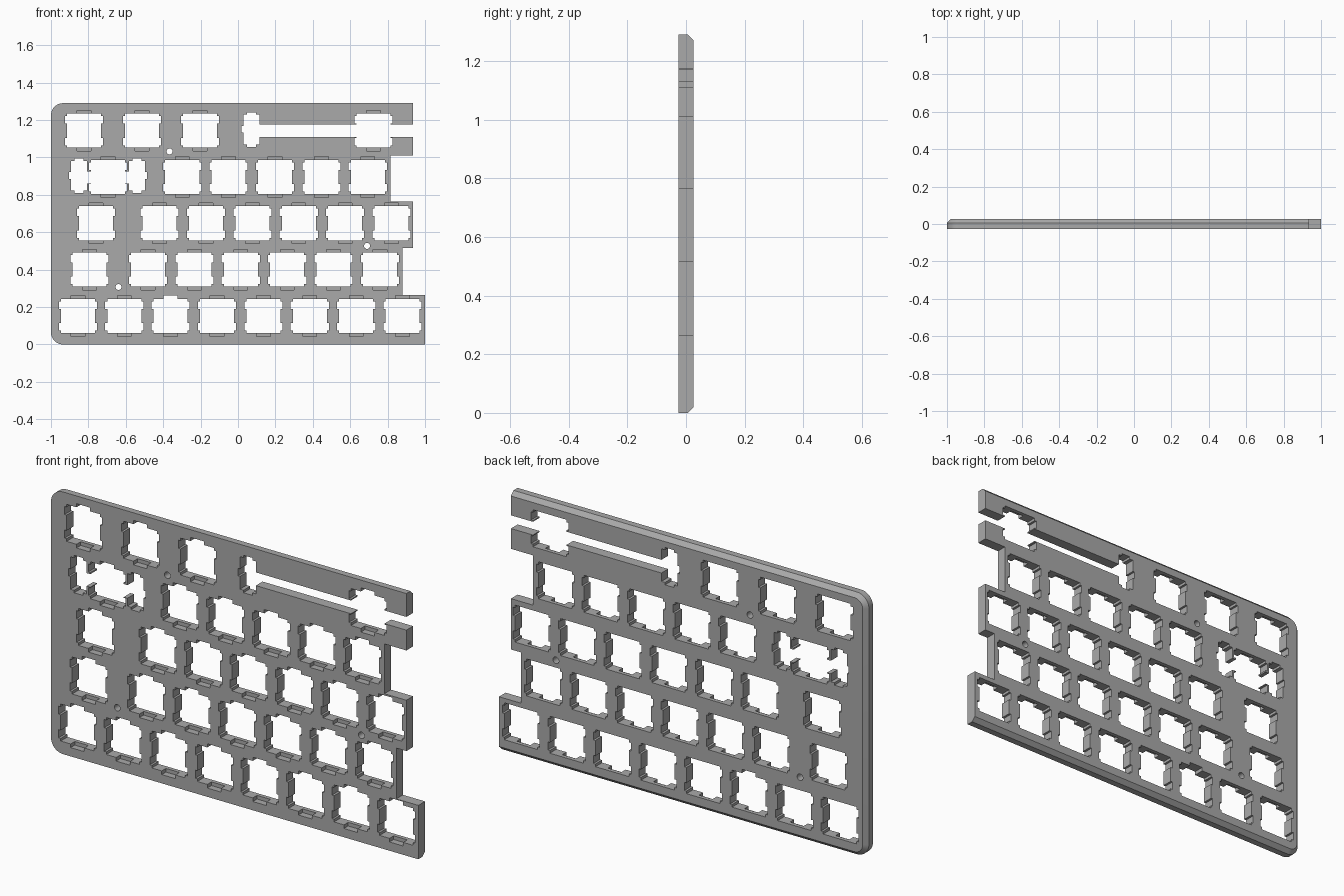
import bpy, bmesh, math

cube = bpy.data.objects.get("Cube")
if cube:
    bpy.data.objects.remove(cube, do_unlink=True)

FRONT, BACK, CHAMFER = -0.026, 0.026, 0.02
HEIGHT = 1.29

grey = bpy.data.materials.new("plate_grey")
grey.use_nodes = True
grey.diffuse_color = (0.4, 0.4, 0.4, 1)
grey.node_tree.nodes["Principled BSDF"].inputs["Base Color"].default_value = (0.4, 0.4, 0.4, 1)


def make_object(name, bm):
    bmesh.ops.recalc_face_normals(bm, faces=bm.faces)
    mesh = bpy.data.meshes.new(name)
    bm.to_mesh(mesh)
    bm.free()
    mesh.materials.append(grey)
    obj = bpy.data.objects.new(name, mesh)
    bpy.context.collection.objects.link(obj)
    return obj


def loft(bm, rings):
    """Join equal rings of (x, y, z) points and cap both ends."""
    rows = [[bm.verts.new(p) for p in ring] for ring in rings]
    for a, b in zip(rows, rows[1:]):
        for i in range(len(a)):
            j = (i + 1) % len(a)
            bm.faces.new((a[i], a[j], b[j], b[i]))
    bm.faces.new(rows[0])
    bm.faces.new(rows[-1])


def prism(bm, points, y0=-0.1, y1=0.1):
    loft(bm, [[(x, y, z) for x, z in points] for y in (y0, y1)])


def box(x0, x1, z0, z1):
    return [(x0, z0), (x1, z0), (x1, z1), (x0, z1)]


def cut(target, name, shapes, y0=-0.1, y1=0.1):
    """Cut a set of separate prisms out of the target."""
    bm = bmesh.new()
    for points in shapes:
        prism(bm, points, y0, y1)
    cutter = make_object(name, bm)
    cutter.hide_render = True
    mod = target.modifiers.new(name, 'BOOLEAN')
    mod.operation = 'DIFFERENCE'
    mod.solver = 'EXACT'
    mod.object = cutter
    bpy.context.view_layer.objects.active = target
    bpy.ops.object.modifier_apply(modifier=name)
    bpy.data.objects.remove(cutter, do_unlink=True)


# Plate blank: rounded on its left side, chamfered at the back
def outline(y, inset):
    r = 0.065 - inset
    cx, low, high = -1 + 0.065, 0.065, HEIGHT - 0.065
    pts = [(1, y, inset), (1, y, HEIGHT - inset)]
    for cz, start in ((high, 90), (low, 180)):
        for i in range(11):
            a = math.radians(start + 9 * i)
            pts.append((cx + r * math.cos(a), y, cz + r * math.sin(a)))
    return pts


bm = bmesh.new()
loft(bm, [outline(FRONT, 0), outline(BACK - CHAMFER, 0), outline(BACK, CHAMFER)])
plate = make_object("switch_plate", bm)

# Stepped right edge following the key rows
cut(plate, "edge_steps", [[
    (1.1, 0.265), (0.88, 0.265), (0.88, 0.515), (0.935, 0.515), (0.935, 0.765),
    (0.815, 0.765), (0.815, 1.01), (0.935, 1.01), (0.935, 1.4), (1.1, 1.4)]])

# Key positions: row height, then unevenly spaced keys and a regular run
PITCH = 0.248
ROWS = [
    (0.152, [], -0.856, 8),
    (0.400, [-0.794], -0.481, 6),
    (0.648, [-0.759], -0.419, 6),
    (0.895, [-0.695], -0.298, 5),
    (1.143, [-0.824, -0.514, -0.203, 0.724], 0, 0),
]
keys = [(x, z) for z, odd, start, count in ROWS
        for x in odd + [start + PITCH * i for i in range(count)]]

# Switch openings with side notches
HALF, NOTCH = 0.091, 0.102
quarter = [(HALF, 0.038), (NOTCH, 0.038), (NOTCH, 0.078), (HALF, 0.078), (HALF, HALF)]
opening = (quarter + [(-x, z) for x, z in reversed(quarter)]
           + [(-x, -z) for x, z in quarter] + [(x, -z) for x, z in reversed(quarter)])
cut(plate, "switch_openings", [[(kx + x, kz + z) for x, z in opening] for kx, kz in keys])

# Blind clip pockets above and below each opening, on the front only
cut(plate, "clip_pockets",
    [box(x - 0.037, x + 0.037, z - HALF - 0.018, z + HALF + 0.018) for x, z in keys],
    -0.1, 0.0065)

# Stabilizer slots, with a notch on the outer side
W = 0.0435
slot = [(W, -0.08), (W, 0.08), (0.024, 0.08), (0.024, 0.092), (-0.024, 0.092), (-0.024, 0.08),
        (-W, 0.08), (-W, 0.02), (-W - 0.01, 0.02), (-W - 0.01, -0.017), (-W, -0.017),
        (-W, -0.08), (-0.024, -0.08), (-0.024, -0.092), (0.024, -0.092), (0.024, -0.08)]
stabilizers = [(-0.85, 0.902, 1), (-0.54, 0.902, -1), (0.072, 1.149, 1)]
cut(plate, "stabilizer_slots",
    [[(sx + side * x, sz + z) for x, z in slot] for sx, sz, side in stabilizers])

# Wire channels, one open pocket and the round screw holes
channels = [box(-0.85, -0.54, 0.861, 0.925), box(0.072, 1.1, 1.11, 1.175),
            box(-0.3975, -0.3225, 0.2, 0.2615)]
screws = [[(x + 0.016 * math.cos(math.tau * i / 24), z + 0.016 * math.sin(math.tau * i / 24))
           for i in range(24)]
          for x, z in ((-0.366, 1.032), (0.69, 0.527), (-0.639, 0.307))]
cut(plate, "channels_and_screws", channels + screws)

bpy.ops.object.select_all(action='DESELECT')
plate.select_set(True)
bpy.context.view_layer.objects.active = plate
bpy.ops.object.shade_smooth_by_angle(angle=math.radians(25))
